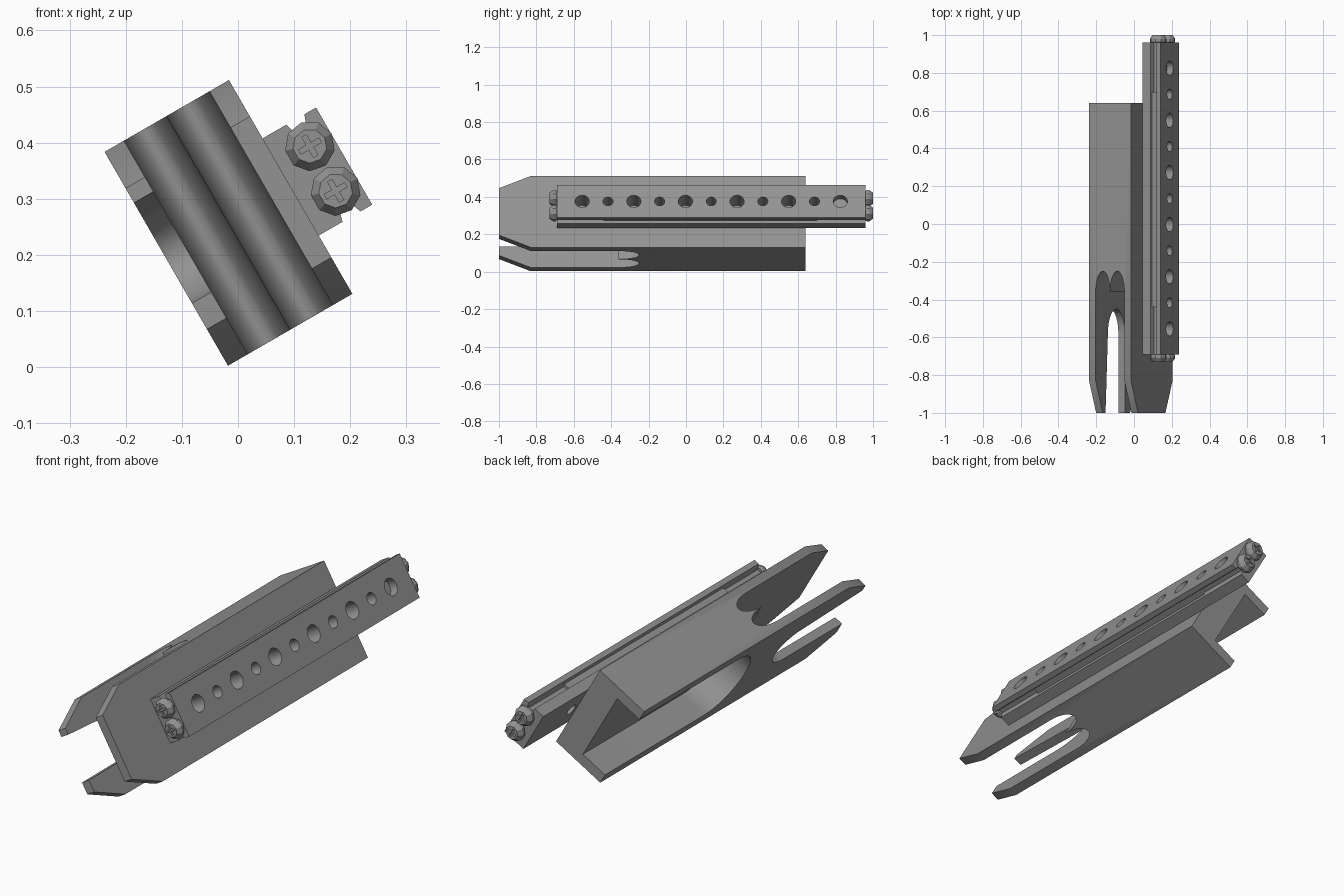
import bpy, bmesh, math
from mathutils import Matrix, Vector

if "Cube" in bpy.data.objects:
    bpy.data.objects.remove(bpy.data.objects["Cube"], do_unlink=True)

grey = bpy.data.materials.new("plain grey")
grey.use_nodes = True
COL = (0.29, 0.29, 0.29, 1)
grey.diffuse_color = COL
grey.node_tree.nodes["Principled BSDF"].inputs["Base Color"].default_value = COL

# Parts are modelled upright, then tilted 30 degrees about the long axis
TILT = Matrix.Translation((-0.017, 0, 0.257)) @ Matrix.Rotation(math.radians(-30), 4, 'Y')


def add_prism(bm, pts, axis, lo, hi):
    """Extrude a 2D outline along an axis from lo to hi."""
    place = {'x': lambda a, b: (lo, a, b), 'y': lambda a, b: (a, lo, b), 'z': lambda a, b: (a, b, lo)}[axis]
    shift = Vector([(hi - lo) * (axis == c) for c in 'xyz'])
    face = bm.faces.new([bm.verts.new(place(a, b)) for a, b in pts])
    out = bmesh.ops.extrude_face_region(bm, geom=[face])['geom']
    bmesh.ops.translate(bm, vec=shift, verts=[g for g in out if isinstance(g, bmesh.types.BMVert)])


def make(name, bm):
    bmesh.ops.recalc_face_normals(bm, faces=bm.faces)
    me = bpy.data.meshes.new(name)
    bm.to_mesh(me)
    bm.free()
    me.materials.append(grey)
    ob = bpy.data.objects.new(name, me)
    bpy.context.collection.objects.link(ob)
    return ob


def prism(name, pts, axis, lo, hi):
    bm = bmesh.new()
    add_prism(bm, pts, axis, lo, hi)
    return make(name, bm)


def activate(ob):
    bpy.ops.object.select_all(action='DESELECT')
    ob.select_set(True)
    bpy.context.view_layer.objects.active = ob


def cut(ob, cutter):
    activate(ob)
    mod = ob.modifiers.new("cut", 'BOOLEAN')
    mod.operation, mod.solver, mod.object = 'DIFFERENCE', 'EXACT', cutter
    bpy.ops.object.modifier_apply(modifier=mod.name)
    bpy.data.objects.remove(cutter, do_unlink=True)


def finish(ob, smooth=True):
    ob.data.transform(TILT)
    if smooth:
        activate(ob)
        bpy.ops.object.shade_smooth_by_angle(angle=math.radians(25))


def arc(ca, cb, ra, rb, start, end, n=16):
    """Points on an ellipse arc, angles in degrees."""
    angs = [math.radians(start + (end - start) * i / n) for i in range(n + 1)]
    return [(ca + ra * math.cos(t), cb + rb * math.sin(t)) for t in angs]


# Forked body with tapered front corners
body = prism("forked_body", [(-1, -0.145), (-0.83, -0.22), (0.64, -0.22), (0.64, 0.22),
                             (-0.83, 0.22), (-1, 0.145)], 'x', -0.128, 0.128)
# Front gap between the two walls, ending in two lobes with a central cusp
gap = [(-0.088, -1.2), (0.088, -1.2)] + arc(0.044, -0.36, 0.044, 0.11, 0, 180) \
    + arc(-0.044, -0.36, 0.044, 0.11, 0, 180)[1:]
cut(body, prism("gap_cutter", gap, 'z', -0.4, 0.4))
# Rounded slot that splits the outer wall into two prongs
slot = [(-1.2, -0.092)] + arc(-0.58, 0, 0.13, 0.09, -90, 90) + [(-1, 0.115), (-1.2, 0.115)]
cut(body, prism("slot_cutter", slot, 'x', -0.3, -0.04))
# Long rounded pocket at the rear
pocket = [(0.8, 0.172)] + arc(-0.07, 0, 0.172, 0.172, 90, 270, 24) + [(0.8, -0.172)]
cut(body, prism("pocket_cutter", pocket, 'x', -0.3, 0.0))
finish(body)

# Grooved mounting rail
half = [(0.128, 0.1), (0.177, 0.1), (0.184, 0.074), (0.204, 0.074), (0.214, 0.1), (0.238, 0.1)]
rail = prism("mounting_rail", half + [(u, -v) for u, v in reversed(half)], 'y', -0.69, 0.96)
bm = bmesh.new()
for i in range(6):
    y = -0.555 + 0.276 * i
    floor = 0.2 if i == 5 else 0.1285  # last hole is blind
    add_prism(bm, arc(y, 0, 0.038, 0.038, 0, 345, 23), 'x', floor if i == 5 else 0.1, 0.3)
    if i < 5:
        add_prism(bm, arc(y + 0.138, 0, 0.027, 0.027, 0, 340, 17), 'x', 0.1, 0.3)
cut(rail, make("hole_cutter", bm))
finish(rail)

# Thin strips lying in the rail grooves
for name, s in (("upper_groove_strip", 1), ("lower_groove_strip", -1)):
    strip = prism(name, [(0.180, 0.07 * s), (0.209, 0.07 * s), (0.209, 0.086 * s), (0.180, 0.086 * s)],
                  'y', -0.44, 0.7)
    finish(strip, False)


def screw(name, v, y, d):
    """Faceted screw head with a cross recess, pointing along d on the y axis."""
    bm = bmesh.new()
    ring = [(0.194 + 0.04 * math.cos(t), v + 0.04 * math.sin(t))
            for t in (2 * math.pi * i / 9 for i in range(9))]
    face = bm.faces.new([bm.verts.new((a, y, b)) for a, b in ring])
    for depth, scale in ((0.007, 1.12), (0.013, 1.0), (0.02, 0.68)):
        out = bmesh.ops.extrude_face_region(bm, geom=[face])['geom']
        verts = [g for g in out if isinstance(g, bmesh.types.BMVert)]
        face = [g for g in out if isinstance(g, bmesh.types.BMFace)][0]
        bmesh.ops.translate(bm, vec=(0, d * depth, 0), verts=verts)
        bmesh.ops.scale(bm, vec=(scale, 1, scale), verts=verts,
                        space=Matrix.Translation((-0.194, 0, -v)))
    head = make(name, bm)
    a, b = 0.0045, 0.021
    cross = [(a, a), (a, b), (-a, b), (-a, a), (-b, a), (-b, -a),
             (-a, -a), (-a, -b), (a, -b), (a, -a), (b, -a), (b, a)]
    lo, hi = sorted((y + d * 0.028, y + d * 0.06))
    cut(head, prism("cross_cutter", [(0.194 + p, v + q) for p, q in cross], 'y', lo, hi))
    finish(head, False)


# Two screws at each end of the rail
for end, y, d in (("front", -0.69, -1), ("rear", 0.96, 1)):
    for side, v in (("upper", 0.046), ("lower", -0.046)):
        screw(f"{end}_{side}_screw", v, y, d)
